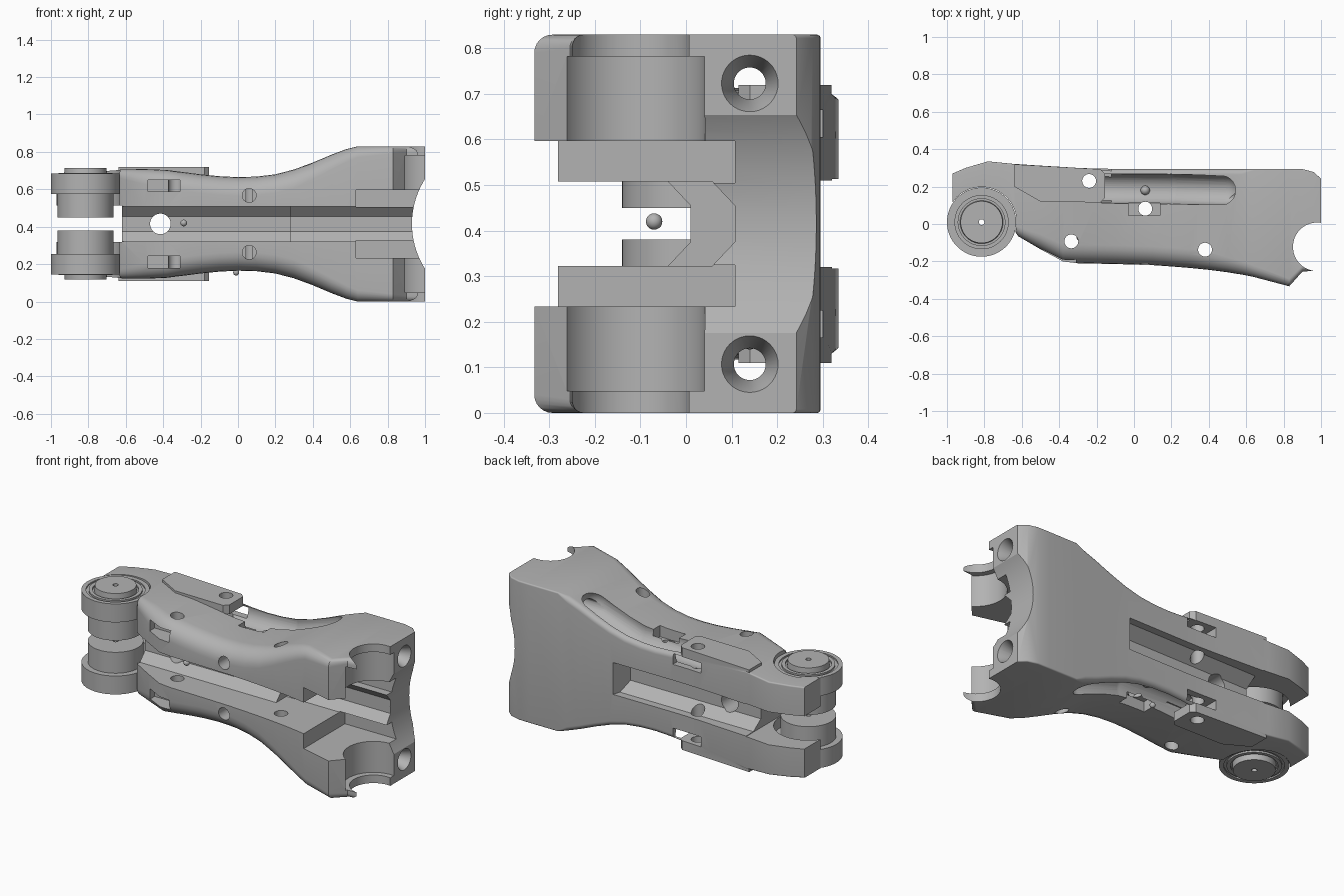
import bpy, bmesh, math
from mathutils import Vector, Matrix

cube = bpy.data.objects.get("Cube")
if cube:
    bpy.data.objects.remove(cube, do_unlink=True)

MID = 0.415  # height of the mirror plane; parts are built around z = 0 and lifted last
mat = bpy.data.materials.new("neutral grey")
mat.use_nodes = True
GREY = (0.45, 0.45, 0.45, 1)
mat.diffuse_color = GREY
mat.node_tree.nodes["Principled BSDF"].inputs["Base Color"].default_value = GREY


def finish(name, bm):
    bmesh.ops.recalc_face_normals(bm, faces=bm.faces)
    mesh = bpy.data.meshes.new(name)
    bm.to_mesh(mesh)
    bm.free()
    mesh.materials.append(mat)
    ob = bpy.data.objects.new(name, mesh)
    bpy.context.collection.objects.link(ob)
    return ob


def loft(name, rings):
    """Skin closed rings of equal length and cap both ends."""
    bm = bmesh.new()
    loops = [[bm.verts.new(p) for p in ring] for ring in rings]
    n = len(loops[0])
    for a, b in zip(loops, loops[1:]):
        for i in range(n):
            j = (i + 1) % n
            bm.faces.new((a[i], a[j], b[j], b[i]))
    bm.faces.new(loops[0])
    bm.faces.new(loops[-1][::-1])
    return finish(name, bm)


def prism(name, pts, axis, lo, hi):
    """Extrude a 2D outline along x or z."""
    place = {"x": lambda p, t: (t, p[0], p[1]), "z": lambda p, t: (p[0], p[1], t)}[axis]
    return loft(name, [[place(p, t) for p in pts] for t in (lo, hi)])


def box(name, x, y, z):
    return prism(name, [(x[0], y[0]), (x[1], y[0]), (x[1], y[1]), (x[0], y[1])], "z", *z)


def rod(name, start, end, r0, r1=None, sides=40):
    """Cylinder or cone between two points."""
    start, end = Vector(start), Vector(end)
    turn = (end - start).to_track_quat("Z", "Y")
    rings = []
    for c, r in ((start, r0), (end, r1 or r0)):
        angles = [math.tau * i / sides for i in range(sides)]
        rings.append([c + turn @ Vector((r * math.cos(a), r * math.sin(a), 0)) for a in angles])
    return loft(name, rings)


def ball(name, centre, r, segments=20):
    bm = bmesh.new()
    bmesh.ops.create_uvsphere(bm, u_segments=segments, v_segments=segments // 2, radius=r,
                              matrix=Matrix.Translation(centre))
    return finish(name, bm)


def combine(body, tool, operation="DIFFERENCE"):
    mod = body.modifiers.new("shape", "BOOLEAN")
    mod.operation, mod.solver, mod.object = operation, "EXACT", tool
    bpy.context.view_layer.objects.active = body
    bpy.ops.object.modifier_apply(modifier=mod.name)
    bpy.data.objects.remove(tool, do_unlink=True)


def section(x, front, back, h, r):
    """Rounded rectangle across the arm; rear corners are crisp toward both ends."""
    ring = []
    rear = 0.03 if -0.6 < x < 0.6 else 0.008
    for sy, sz, start in ((1, 1, 0), (-1, 1, 90), (-1, -1, 180), (1, -1, 270)):
        rad = rear if sy > 0 else r
        cy = back - rad if sy > 0 else front + rad
        for i in range(7):
            a = math.radians(start + 15 * i)
            ring.append((x, cy + rad * math.cos(a), sz * (h - rad) + rad * math.sin(a)))
    return ring


# Main body: station, front, back, half height, front rounding
stations = [
    (-.97, .05, .27, .27, .02), (-.9, .03, .3, .273, .02), (-.78, .01, .335, .277, .02),
    (-.65, -.02, .322, .287, .03), (-.62, -.065, .32, .291, .05), (-.5, -.135, .312, .293, .08),
    (-.38, -.2, .305, .288, .09), (-.3, -.21, .3, .278, .1), (-.2, -.212, .296, .265, .1),
    (-.1, -.214, .295, .255, .1), (0, -.217, .295, .25, .1), (.1, -.22, .295, .253, .1),
    (.2, -.227, .295, .265, .1), (.3, -.235, .295, .291, .1), (.4, -.245, .295, .328, .09),
    (.5, -.258, .295, .37, .08), (.58, -.271, .295, .4, .07), (.64, -.283, .295, .415, .06),
    (.83, -.333, .295, .415, .04), (.9, -.255, .294, .415, .03), (.96, -.25, .278, .415, .03),
    (1, -.24, .242, .415, .03)]
body = loft("leg_link_body", [section(*s) for s in stations])

# Long scooped groove on each side, following the waist and rising at its far end
for s in (1, -1):
    path = [(-.24, .19, s * .235), (.2, .187, s * .25), (.48, .18, s * .335)]
    for a, b in zip(path, path[1:]):
        combine(body, rod("groove", a, b, .08))
        combine(body, ball("groove_joint", b, .081, 32))

# Raised rear flange on each side, ending in a thin tab with a slot beneath it
flange = [(-.64, .2), (-.5, .12), (-.18, .115), (-.155, .14), (-.155, .27), (-.18, .293), (-.64, .319)]
for s in (1, -1):
    combine(body, prism("flange", flange, "z", *sorted((s * .21, s * .305))), "UNION")
    combine(body, box("tab_slot", (-.31, -.12), (.118, .5), sorted((s * .19, s * .25))))

# Front channel with chamfered floor, deeper toward the wide end
for x0, x1, floor in ((-1.1, .29, .01), (.28, 1.1, .107)):
    profile = [(-.5, -.093), (floor - .05, -.093), (floor, -.04),
               (floor, .04), (floor - .05, .093), (-.5, .093)]
    combine(body, prism("front_channel", profile, "x", x0, x1))

# Rear channel with chamfered floor and sloping end, and the open fork around the wheels
rear = [(.5, -.095), (.25, -.095), (.18, -.045), (.18, .045), (.25, .095), (.5, .095)]
rings = [[(-1.1, y, z) for y, z in rear], [(.24 + .3 * (y - .18), y, z) for y, z in rear]]
combine(body, loft("rear_channel", rings))
combine(body, box("fork_gap", (-1.1, -.62), (-.5, .5), (-.098, .098)))
combine(body, rod("wheel_clearance", (-.815, .01, -.6), (-.815, .01, .6), .188, sides=64))
combine(body, rod("web_end_hole", (-.7, .09, 0), (-.55, .09, 0), .025))

# Wide end: joint bore, bearing seats, inner notches and end scoop
JOINT = (.98, -.122)
combine(body, rod("joint_bore", (*JOINT, -.6), (*JOINT, .6), .13, sides=64))
combine(body, rod("end_scoop", (1.375, -.6, 0), (1.375, .6, 0), .445, sides=96))
for s in (1, -1):
    combine(body, box("inner_notch", (.63, 1.1), (-.5, .108), sorted((s * .09, s * .182))))
    combine(body, rod("bearing_seat", (*JOINT, s * .18), (*JOINT, s * .367), .164, sides=64))

# Countersunk bolt holes, front sockets and side pockets
for s in (1, -1):
    z = s * .308
    combine(body, rod("bolt_hole", (1.1, .14, z), (.3, .14, z), .035))
    combine(body, rod("countersink", (.93, .14, z), (1.01, .14, z), .035, .066))
    combine(body, rod("front_hole", (.06, -.5, s * .152), (.06, .05, s * .152), .037))
    combine(body, box("front_socket", (-.48, -.31), (-.5, -.1), sorted((s * .172, s * .236))))
    combine(body, box("side_pocket", (-.03, .14), (.045, .112), sorted((s * .19, s * .5))))

# Cross holes through both sides, and the hole through the web
for x, y in ((-.24, .23), (-.335, -.093), (.06, .082), (.38, -.137)):
    combine(body, rod("cross_hole", (x, y, -.6), (x, y, .6), .037))
combine(body, rod("web_hole", (-.415, -.5, 0), (-.415, .5, 0), .055))

parts = [body]

# Stepped wheel on each side of the fork: radius and distance from the middle
wheel_profile = [(.015, .035), (.15, .035), (.15, .16), (.185, .16), (.185, .27), (.16, .27),
                 (.16, .262), (.145, .262), (.145, .272), (.125, .272), (.125, .262),
                 (.115, .262), (.112, .298), (.015, .298), (.015, .035)]
for side, s in (("upper", 1), ("lower", -1)):
    bm = bmesh.new()
    verts = [bm.verts.new((-.815 + r, .01, s * z)) for r, z in wheel_profile]
    edges = [bm.edges.new(pair) for pair in zip(verts, verts[1:])]
    bmesh.ops.spin(bm, geom=verts + edges, cent=(-.815, .01, 0), axis=(0, 0, 1),
                   angle=math.tau, steps=64)
    bmesh.ops.remove_doubles(bm, verts=bm.verts, dist=.0001)
    parts.append(finish(side + "_wheel", bm))

# Small locating balls
parts.append(ball("channel_ball", (-.29, -.07, .005), .018))
parts.append(ball("side_ball", (-.01, .14, -.26), .016))
for side, s in (("upper", 1), ("lower", -1)):
    parts.append(ball(side + "_groove_ball", (.06, .18, s * .17), .025))

# Lift onto the ground and shade
bpy.ops.object.select_all(action="DESELECT")
for ob in parts:
    ob.data.transform(Matrix.Translation((0, 0, MID)))
    ob.select_set(True)
bpy.context.view_layer.objects.active = body
bpy.ops.object.shade_smooth_by_angle(angle=math.radians(30))
